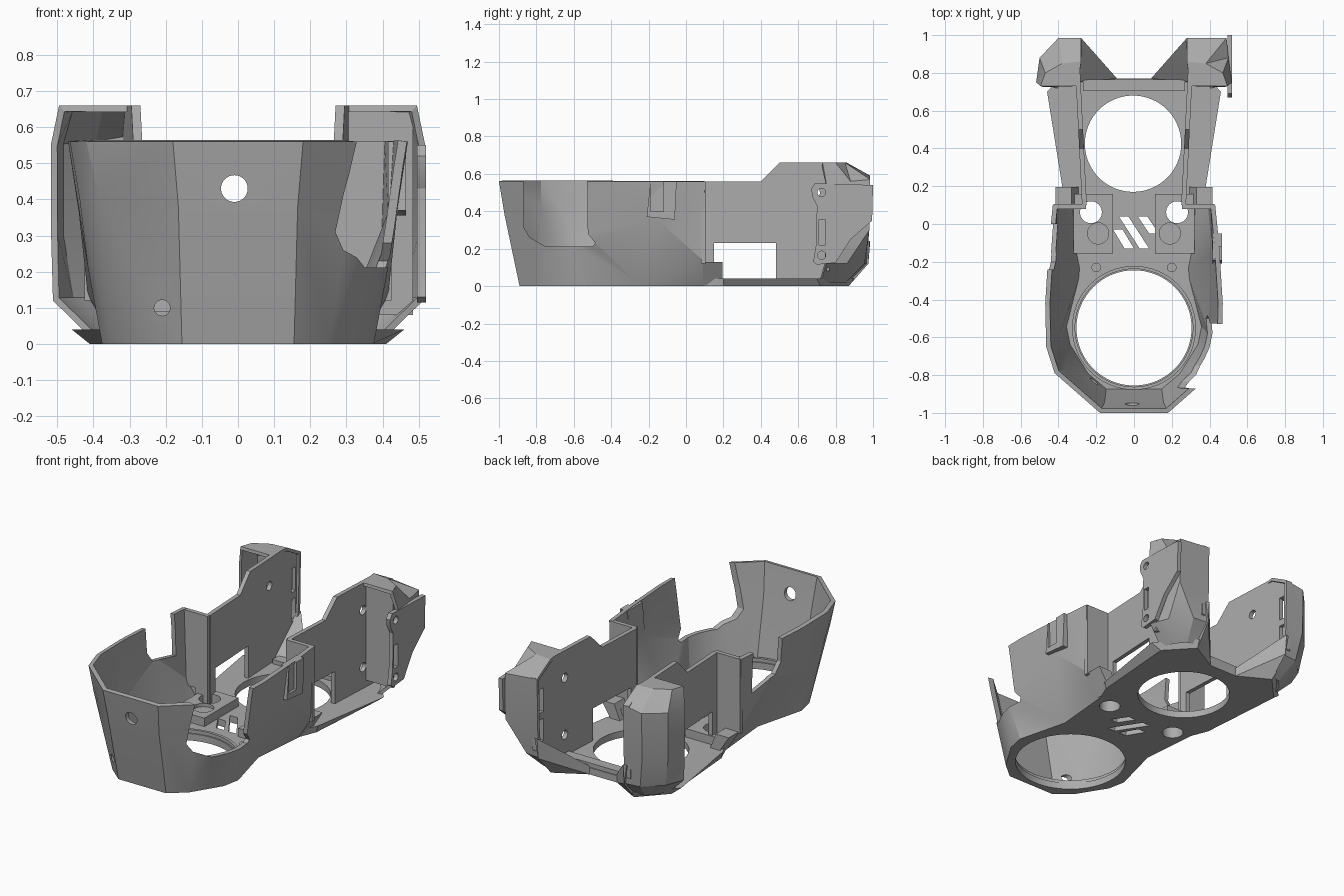
import bpy, bmesh, math

cube = bpy.data.objects.get("Cube")
if cube:
    bpy.data.objects.remove(cube, do_unlink=True)

grey = bpy.data.materials.new("plain grey plastic")
grey.use_nodes = True
GREY = (0.41, 0.41, 0.41, 1)
grey.diffuse_color = GREY
grey.node_tree.nodes["Principled BSDF"].inputs["Base Color"].default_value = GREY


def finish(name, bm, fix=True):
    if fix:
        bmesh.ops.recalc_face_normals(bm, faces=bm.faces)
    mesh = bpy.data.meshes.new(name)
    bm.to_mesh(mesh)
    bm.free()
    mesh.materials.append(grey)
    ob = bpy.data.objects.new(name, mesh)
    bpy.context.collection.objects.link(ob)
    return ob


def activate(ob):
    bpy.ops.object.select_all(action='DESELECT')
    ob.select_set(True)
    bpy.context.view_layer.objects.active = ob


def apply_mod(ob, kind, **settings):
    activate(ob)
    mod = ob.modifiers.new(kind.lower(), kind)
    for key, value in settings.items():
        setattr(mod, key, value)
    bpy.ops.object.modifier_apply(modifier=mod.name)


def join_rings(name, low, high):
    """Solid between two matching closed outlines."""
    bm = bmesh.new()
    a = [bm.verts.new(p) for p in low]
    b = [bm.verts.new(p) for p in high]
    n = len(a)
    for i in range(n):
        j = (i + 1) % n
        bm.faces.new((a[i], a[j], b[j], b[i]))
    bm.faces.new(a[::-1])
    bm.faces.new(b)
    return finish(name, bm)


def at(z, pts):
    return [(x, y, z) for x, y in pts]


def slab(name, outline, z0, z1):
    return join_rings(name, at(z0, outline), at(z1, outline))


def side_slab(name, outline, x0, x1, lean=0):
    """Sheet drawn in the y-z plane; lean shifts x along y."""
    return join_rings(name, [(x0 + lean * y, y, z) for y, z in outline],
                      [(x1 + lean * y, y, z) for y, z in outline])


def rect(a0, a1, b0, b1):
    return [(a0, b0), (a1, b0), (a1, b1), (a0, b1)]


def circle(cx, cy, r, n=48):
    return [(cx + r * math.cos(2 * math.pi * i / n), cy + r * math.sin(2 * math.pi * i / n)) for i in range(n)]


def box(name, x0, x1, y0, y1, z0, z1):
    return slab(name, rect(x0, x1, y0, y1), z0, z1)


def cut(ob, *cutters):
    for c in cutters:
        c.hide_render = True
        apply_mod(ob, 'BOOLEAN', operation='DIFFERENCE', object=c, solver='EXACT')
        bpy.data.objects.remove(c, do_unlink=True)


def shell(name, rows, thickness):
    """Open faceted sheet through rows of points, thickened inwards."""
    bm = bmesh.new()
    grid = [[bm.verts.new(p) for p in row] for row in rows]
    for lo, hi in zip(grid, grid[1:]):
        for i in range(len(lo) - 1):
            bm.faces.new((lo[i], lo[i + 1], hi[i + 1], hi[i]))
    bmesh.ops.remove_doubles(bm, verts=bm.verts, dist=0.0005)
    bmesh.ops.triangulate(bm, faces=bm.faces, quad_method='SHORT_EDGE')
    ob = finish(name, bm, fix=False)
    apply_mod(ob, 'SOLIDIFY', thickness=thickness, offset=-1, use_even_offset=True)
    return ob


def both(half):
    """Mirror a right-hand half path, back to front to back."""
    return [(-p[0], *p[1:]) for p in reversed(half)] + half


# Floor plate, waisted behind the cup and flared at the rear
cup_floor = [(.155, -.89), (.25, -.81), (.355, -.64), (.376, -.535), (.3, -.24), (.33, .1)]
rim_low = cup_floor + [(.37, .2), (.41, .72), (.27, .87), (.09, .77)]
rim_high = cup_floor + [(.38, .2), (.46, .7), (.28, .9), (.09, .77)]
floor = join_rings("floor_plate", at(0, both(rim_low)), at(.04, both(rim_high)))
cut(floor, slab("c", circle(0, -.55, .305, 64), -.1, .2), slab("c", circle(-.005, .425, .255, 64), -.1, .2))
for x0, y0, x1, y1 in ((-.11, -.03, -.05, -.13), (-.08, .04, .03, -.13), (.02, .04, .08, -.05)):
    cut(floor, slab("c", [(x0, y0), (x1, y1), (x1 + .05, y1), (x0 + .05, y0)], -.1, .2))

# Round rim around the front opening
ring = slab("front_opening_rim", circle(0, -.55, .328, 64), .03, .06)
cut(ring, slab("c", circle(0, -.55, .312, 64), 0, .2))

# Faceted front cup, with a ridge line of varying height on its flanks
cup_mid = [(.165, -.97, .38), (.385, -.79, .41), (.438, -.67, .4), (.415, -.58, .21),
           (.44, -.16, .36), (.415, .1, .13)]
cup_top = [(.18, -1), (.42, -.79), (.465, -.65), (.47, -.42), (.45, -.1), (.43, .1)]
cup = shell("front_cup", [at(0, both(cup_floor)), both(cup_mid), at(.56, both(cup_top))], .025)


def front_hole(x, z, r):
    ring_pts = circle(x, z, r, 32)
    return join_rings("c", [(a, -1.2, b) for a, b in ring_pts], [(a, -.7, b) for a, b in ring_pts])


right_gap = [(-.87, .7), (-.87, .42), (-.865, .31), (-.835, .26), (-.75, .212), (-.5, .212),
             (-.485, .23), (-.525, .28), (-.53, .7)]
left_gap = [(-.24, .7), (-.24, .42), (-.2, .36), (0, .32), (0, .7)]
cut(cup, front_hole(-.01, .43, .037), front_hole(-.21, .1, .022),
    side_slab("c", right_gap, .2, .8), side_slab("c", left_gap, -.8, -.2))

# Clip on the right of the cup
clip = side_slab("side_clip", [(-.21, .37), (-.06, .355), (-.05, .56), (-.19, .56)], .415, .465)
cut(clip, box("c", .45, .5, -.19, -.12, .4, .7))

# Cross bar behind the rear opening
box("rear_cross_bar", -.27, .27, .705, .765, .035, .065)

wall_outline = [(.1, .03), (.15, .03), (.15, .23), (.48, .23), (.48, .03), (.82, .03), (.97, .16),
                (.985, .59), (.84, .66), (.5, .66), (.4, .56), (.1, .56)]
for s, side in ((1, "right"), (-1, "left")):
    # Rear side wall with window, screw holes and cable slots
    wall = side_slab(side + "_rear_wall", wall_outline, s * .245, s * .27, s * .05)
    holes = [rect(.91, .955, .2, .33), rect(.91, .955, .37, .51)]
    if s > 0:
        holes += [circle(.725, .5, .026, 24), circle(.725, .165, .026, 24)]
    else:
        holes.append(circle(.69, .5, .026, 24))
    cut(wall, *[side_slab("c", h, s * .1, s * .4) for h in holes])

    # Step between cup and rear wall, and the sloped block below it
    xs = sorted((s * .255, s * .425))
    box(side + "_step_panel", *xs, .08, .105, .12, .56)
    xs = sorted((s * .255, s * .335))
    box(side + "_step_panel_foot", *xs, .08, .105, .03, .13)
    join_rings(side + "_corner_block", at(.005, rect(s * .28, s * .335, .09, .195)),
               at(.13, rect(s * .33, s * .415, .09, .195)))

    # Raised magnet seat with one through hole and one shallow pocket
    xs = sorted((s * .11, s * .32))
    seat = box(side + "_magnet_seat", *xs, -.155, .16, .035, .09)
    cut(seat, slab("c", circle(s * .19, -.05, .056, 32), .07, .2))
    for ob in (seat, floor):
        cut(ob, slab("c", circle(s * .228, .062, .058, 32), -.1, .2))
    slab(side + "_small_boss", circle(s * .2, -.23, .025, 24), .03, .055)

    # Rear corner pod; the right one runs square out to the ear
    wide = .49 if s > 0 else .4
    rows = [at(.02, [(.28, .865), (.33, .855), (.38, .8), (.41, .72)]),
            at(.12, [(.28, .965), (.37, .955), (.47, .86), (.512, .75)]),
            at(.3, [(.28, .98), (wide, .98), (.5, .88), (.517, .75)]),
            [(.28, .985, .59), (wide, .985, .57), (.5, .88, .56), (.518, .75, .55)],
            at(.66, [(.28, .86), (.38, .85), (.47, .8), (.495, .73)]),
            at(.66, [(.3, .73)] * 4)]
    rows = [[(s * x, y, z) for x, y, z in (row[::-1] if s > 0 else row)] for row in rows]
    shell(side + "_rear_pod", rows, .018)

    # Sloping brace from the floor up to the pod
    bm = bmesh.new()
    for p in ((.09, .77, 0), (.09, .77, .05), (.29, .75, 0), (.29, .75, .06), (.27, .87, 0),
              (.28, .975, .12), (.28, .985, .24), (.3, .98, .24), (.3, .85, .1)):
        bm.verts.new((s * p[0], p[1], p[2]))
    bmesh.ops.convex_hull(bm, input=bm.verts)
    finish(side + "_rear_brace", bm)

# Closed front of the right pod
box("right_pod_front", .3, .484, .75, .768, .08, .658)

# Mounting ear on the right, flush with the pod
ear_outline = [(.68, .13), (.7, .115), (.8, .125), (.88, .25), (.995, .35), (1, .54), (.69, .55),
               (.67, .52), (.675, .48), (.7, .43), (.695, .22)]
ear = side_slab("mounting_ear", ear_outline, .495, .52)
cut(ear, *[side_slab("c", h, .4, .7) for h in
           (circle(.725, .5, .022, 24), circle(.725, .165, .022, 24), rect(.71, .745, .22, .355))])

# Soft shading with crisp edges
for ob in list(bpy.context.scene.objects):
    if ob.type == 'MESH' and ob.data.materials and ob.data.materials[0] == grey:
        activate(ob)
        bpy.ops.object.shade_smooth_by_angle(angle=math.radians(22))
